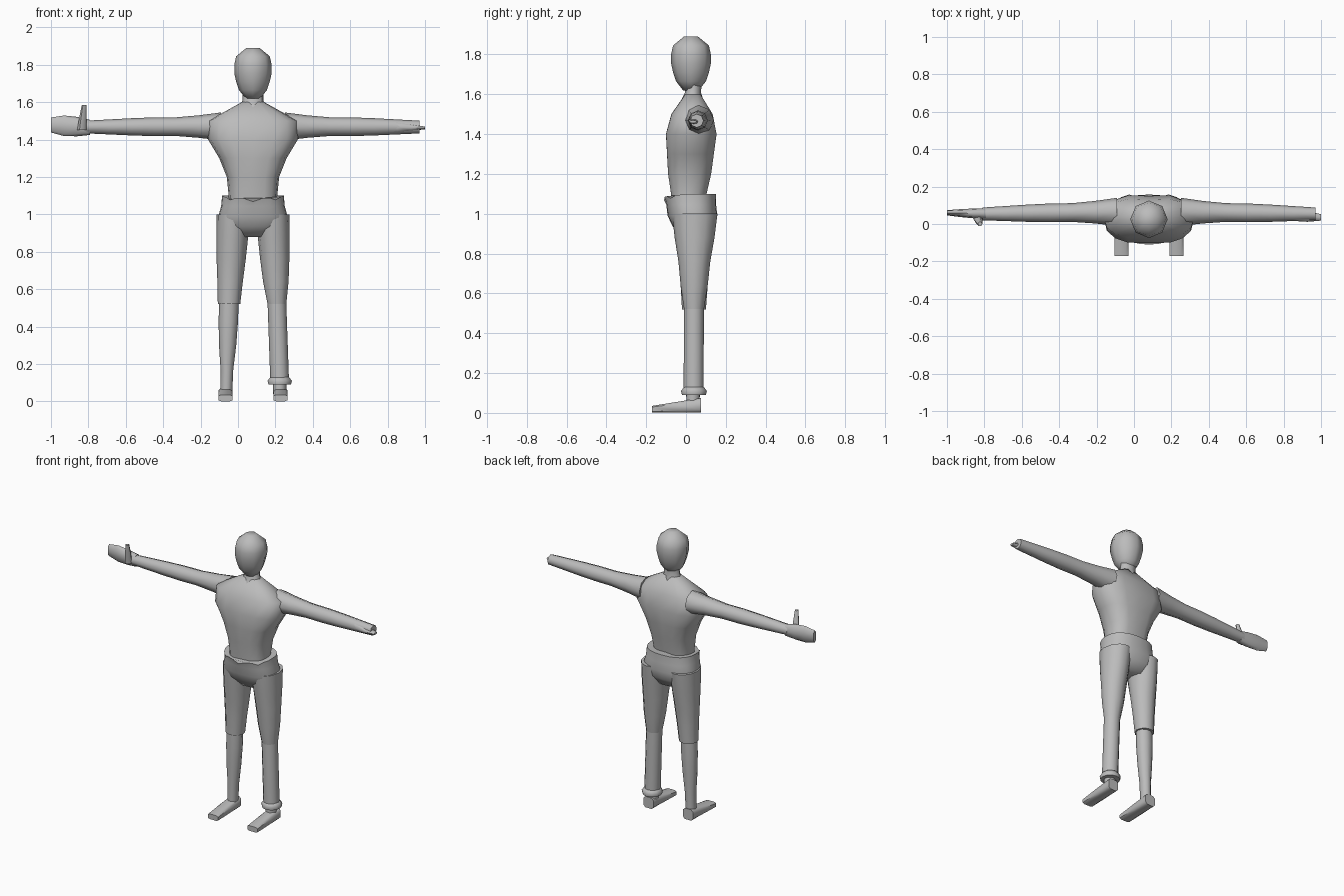
import bpy
import math
from mathutils import Vector

cube = bpy.data.objects.get("Cube")
if cube:
    bpy.data.objects.remove(cube, do_unlink=True)

MID = .08  # the body stands off centre, about this x

grey = bpy.data.materials.new("plain grey")
grey.use_nodes = True
colour = (.5, .5, .5, 1)
grey.diffuse_color = colour
grey.node_tree.nodes["Principled BSDF"].inputs["Base Color"].default_value = colour


def signed_power(value, power):
    return math.copysign(abs(value) ** power, value)


def loft(name, axis, start, end, radii, depths=None, sides=8, power=1, turn=0):
    """Skin evenly spaced cross-sections that run from start to end.

    radii and depths are the half sizes along the two axes other than the main one.
    Power one gives an ellipse, smaller powers give a squarer outline.
    """
    depths = depths or radii
    start, end = Vector(start), Vector(end)
    across, along = [Vector(v) for v in {
        "x": ((0, 1, 0), (0, 0, 1)),
        "y": ((1, 0, 0), (0, 0, 1)),
        "z": ((1, 0, 0), (0, 1, 0)),
    }[axis]]
    verts, faces = [], []
    last = len(radii) - 1
    for row, (radius, depth) in enumerate(zip(radii, depths)):
        centre = start.lerp(end, row / last)
        for i in range(sides):
            angle = math.tau * (i + turn) / sides
            u = radius * signed_power(math.cos(angle), power)
            v = depth * signed_power(math.sin(angle), power)
            verts.append(centre + across * u + along * v)
    for row in range(last):
        low, high = row * sides, (row + 1) * sides
        for i in range(sides):
            j = (i + 1) % sides
            faces.append((low + i, low + j, high + j, high + i))
    faces.append(tuple(reversed(range(sides))))
    faces.append(tuple(range(last * sides, len(verts))))

    mesh = bpy.data.meshes.new(name)
    mesh.from_pydata(verts, [], faces)
    mesh.materials.append(grey)
    part = bpy.data.objects.new(name, mesh)
    bpy.context.collection.objects.link(part)
    bpy.ops.object.select_all(action="DESELECT")
    part.select_set(True)
    bpy.context.view_layer.objects.active = part
    bpy.ops.object.mode_set(mode="EDIT")
    bpy.ops.mesh.select_all(action="SELECT")
    bpy.ops.mesh.normals_make_consistent(inside=False)
    bpy.ops.object.mode_set(mode="OBJECT")
    bpy.ops.object.shade_smooth_by_angle(angle=math.radians(60))
    return part


# Head and neck
loft("head", "z", (MID, .025, 1.62), (MID, .025, 1.89),
     (.04, .075, .09, .1, .1, .09, .035))
loft("neck", "z", (MID, .03, 1.56), (MID, .04, 1.66), (.08, .055, .055), (.06, .04, .04))

# Torso, tapering to the waist, with a shallow groove down the chest and spine
torso = loft("torso", "z", (MID, .01, 1), (MID, .035, 1.6),
             (.13, .13, .14, .18, .24, .24, .06),
             (.09, .095, .115, .125, .135, .11, .04), sides=16, power=.8)
for vert in torso.data.vertices:
    if abs(vert.co.x - MID) < .01:
        vert.co.y *= .93

# Hips, with a waistband that dips unevenly across the front
hip_sides = 24
hips = loft("hips", "z", (MID, .045, .88), (MID, .02, 1.1),
            (.09, .18, .185, .17, .165), (.065, .105, .125, .125, .13),
            sides=hip_sides, power=.85)
for i, vert in enumerate(hips.data.vertices[-hip_sides:]):
    angle = math.tau * i / hip_sides
    front = max(0, -math.sin(angle))
    vert.co.z -= front * (.02 + .012 * math.cos(8 * angle))

# Limbs that match on both sides, apart from the looser hem of the short leg
for side, label, hem in ((1, "left", .05), (-1, "right", .06)):
    def out(distance):
        return MID + side * distance

    loft(label + "_arm", "x", (out(.17), .065, 1.47), (out(.89), .054, 1.467),
         (.075, .06, .05, .05, .046, .04, .034))
    loft(label + "_thigh", "z", (out(.105), .044, 1), (out(.128), .04, .52),
         (.09, .085, .078, .068, hem), (.114, .1, .08, .068, hem), sides=12)
    loft(label + "_foot", "y", (out(.147), .075, .038), (out(.147), -.17, .018),
         (.038, .04, .04), (.038, .028, .018), power=.5, turn=.5)

# Bare shin on the right; trouser leg, cuff and ankle on the left
right_x, left_x = MID - .143, MID + .143
loft("right_shin", "z", (MID - .128, .037, .56), (right_x, .035, .04),
     (.052, .052, .046, .034, .032), (.048, .048, .043, .037, .035), sides=10)
loft("left_trouser_shin", "z", (MID + .128, .04, .53), (left_x, .038, .1),
     (.05, .05, .05), sides=12)
loft("left_cuff", "z", (left_x, .04, .13), (left_x, .04, .09), (.05, .065, .06), sides=12)
loft("left_ankle", "z", (left_x, .035, .15), (left_x, .035, .04), (.035, .035), sides=10)

# Left hand lies flat
loft("left_hand", "x", (.78, .055, 1.467), (1, .035, 1.462),
     (.03, .032, .03, .017), (.034, .032, .018, .007), power=.8)
loft("left_thumb", "x", (.86, .07, 1.48), (.955, .064, 1.47), (.015, .013, .008), sides=6)

# Right hand stands on edge with the thumb raised
loft("right_hand", "x", (-.79, .055, 1.465), (-1, .06, 1.478),
     (.03, .026, .021, .014), (.04, .052, .055, .04), power=.8)
loft("right_thumb", "z", (-.835, .03, 1.45), (-.823, 0, 1.585), (.025, .02, .012), sides=6)
